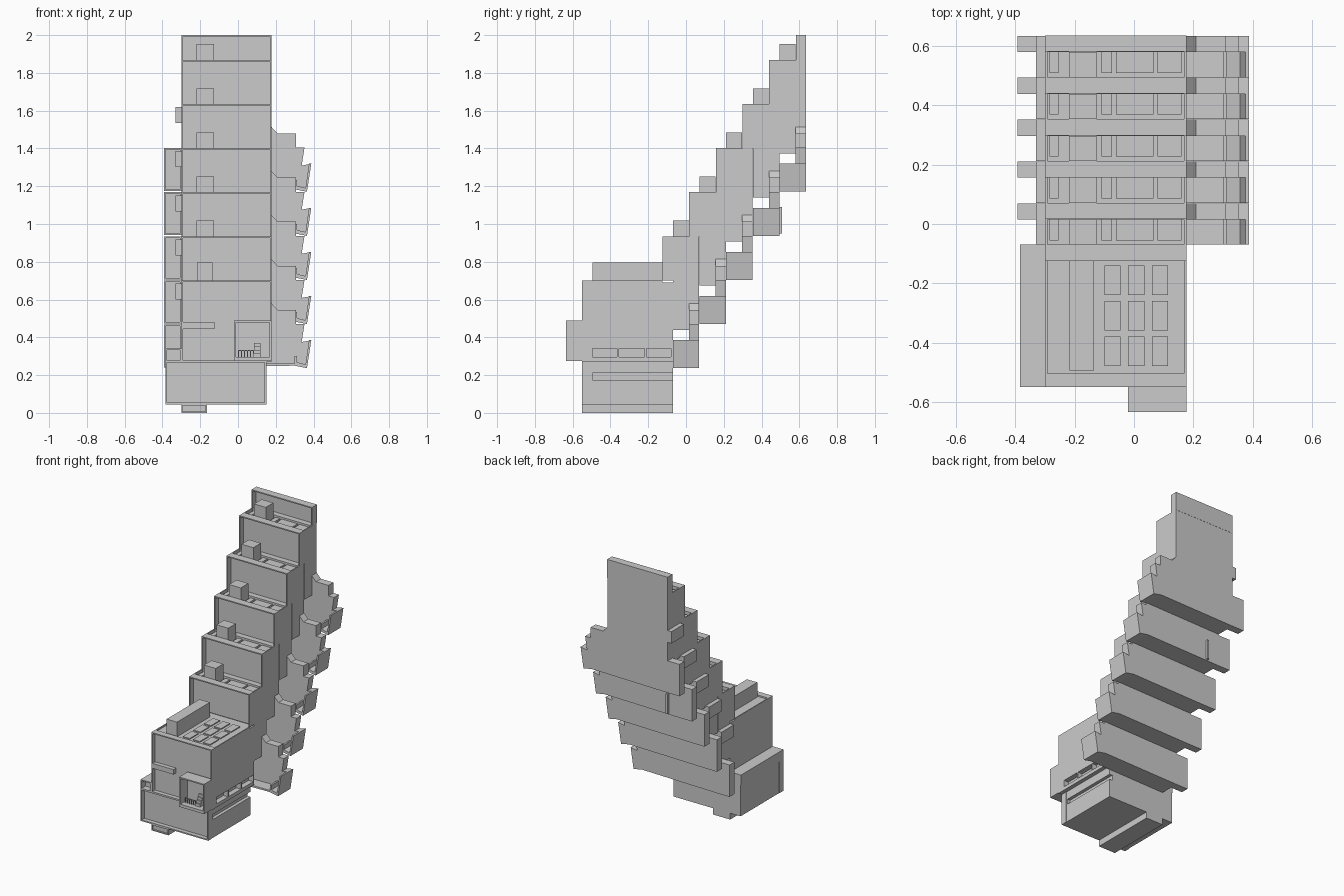
import bpy, bmesh

if "Cube" in bpy.data.objects:
    bpy.data.objects.remove(bpy.data.objects["Cube"])

DY, DZ = 0.1413, 0.2335      # stagger of each storey
L, R = -0.30, 0.177          # sides of the central tower


def add_boxes(name, boxes):
    """One object from boxes given as (x0, x1, y0, y1, z0, z1)."""
    bm = bmesh.new()
    for x0, x1, y0, y1, z0, z1 in boxes:
        v = [bm.verts.new((x, y, z)) for z in (z0, z1)
             for x, y in ((x0, y0), (x1, y0), (x1, y1), (x0, y1))]
        for f in ((3, 2, 1, 0), (4, 5, 6, 7), (0, 1, 5, 4),
                  (1, 2, 6, 5), (2, 3, 7, 6), (3, 0, 4, 7)):
            bm.faces.new([v[i] for i in f])
    return finish(name, bm)


def add_profile(name, pts, y0, y1):
    """Extrude an x-z outline from y0 to y1."""
    bm = bmesh.new()
    face = bm.faces.new([bm.verts.new((x, y0, z)) for x, z in pts])
    ext = bmesh.ops.extrude_face_region(bm, geom=[face])["geom"]
    bmesh.ops.translate(bm, vec=(0, y1 - y0, 0),
                        verts=[e for e in ext if isinstance(e, bmesh.types.BMVert)])
    bmesh.ops.recalc_face_normals(bm, faces=bm.faces)
    return finish(name, bm)


def finish(name, bm):
    me = bpy.data.meshes.new(name)
    bm.to_mesh(me)
    bm.free()
    ob = bpy.data.objects.new(name, me)
    bpy.context.collection.objects.link(ob)
    return ob


def frame(x0, x1, y0, y1, z0, z1, t=0.01, bottom=True):
    """Boxes of an open-fronted tray: rim plus a back panel."""
    b = [(x0, x0 + t, y0, y1, z0, z1), (x1 - t, x1, y0, y1, z0, z1),
         (x0 + t, x1 - t, y0, y1, z1 - t, z1),
         (x0 + t, x1 - t, y1 - 0.015, y1, z0, z1 - t)]
    if bottom:
        b.append((x0 + t, x1 - t, y0, y1 - 0.015, z0, z0 + t))
    return b


# Stepped front walls of the tower
for i in range(6):
    y, z = -0.125 + DY * i, 0.70 + DZ * i
    add_boxes(f"tower_front_{i}",
              frame(L, R, y, y + 0.055, z, min(z + 0.235, 2.0), 0.008, False))

# Five repeating storeys
for i in range(5):
    y, z = -0.07 + DY * i, DZ * i
    ym, yb = y + 0.085, y + 0.14
    top = z + 0.935

    # cross wall with the stepped right wing
    pts = [(L, 0.24), (0.30, 0.25), (0.365, 0.237), (0.388, 0.385), (0.337, 0.375),
           (0.352, 0.47), (0.308, 0.47), (0.308, 0.545), (0.21, 0.545),
           (R, 0.58), (R, 0.9335), (L, 0.9335)]
    add_profile(f"cross_wall_{i}", [(px, pz + z) for px, pz in pts], ym, yb)

    # left wing
    add_boxes(f"left_wing_{i}", frame(-0.393, L, ym, yb, z + 0.24, z + 0.468, 0.008))

    # tower body under the terrace, with side rims
    add_boxes(f"tower_body_{i}", [
        (L, R, y, ym, z + 0.44, top - 0.03),
        (L, L + 0.008, y, ym, top - 0.03, top),
        (R - 0.008, R, y, ym, top - 0.03, top)])

    # terrace paving and stair hut
    add_boxes(f"terrace_slabs_{i}", [
        (a, b, y + 0.015, ym, top - 0.03, top - 0.015)
        for a, b in ((-0.285, -0.255), (-0.11, -0.075), (-0.06, 0.065), (0.08, 0.16))])
    add_boxes(f"terrace_hut_{i}", [(-0.22, -0.127, y, ym, top - 0.03, top + 0.083)])

    # side bay on the left
    add_boxes(f"left_bay_{i}", [(-0.33, L, y, yb, z + 0.60, z + 0.685)])

    # right balcony: floor, low kerb, slanted parapet
    add_profile(f"wing_floor_{i}", [(px, pz + z) for px, pz in (
        (L, 0.24), (0.30, 0.25), (0.365, 0.237), (0.365, 0.255), (0.312, 0.268),
        (0.312, 0.30), (0.30, 0.30), (0.30, 0.262), (L, 0.255))], y, ym)
    add_profile(f"wing_parapet_{i}", [(px, pz + z) for px, pz in (
        (0.355, 0.24), (0.365, 0.237), (0.388, 0.385), (0.376, 0.385))], y, ym)

# Narrow fin on the back
add_boxes("rear_fin", [(-0.21, -0.195, 0.48, 0.508, 0.95, 1.09)])

# Front house, with windows and a slot cut in its right side
upper = add_boxes("house_upper", [(L, R, -0.51, -0.07, 0.27, 0.69)])
lower = add_boxes("house_lower", [(-0.382, 0.148, -0.51, -0.07, 0.045, 0.27)])
cutter = add_boxes("window_cutter", [
    (0.14, 0.3, a, b, 0.295, 0.342)
    for a, b in ((-0.495, -0.365), (-0.355, -0.22), (-0.21, -0.08))]
    + [(0.125, 0.3, -0.495, -0.06, 0.175, 0.212)])
cutter.hide_render = True
cutter.hide_viewport = True
for ob in (upper, lower):
    m = ob.modifiers.new("openings", "BOOLEAN")
    m.operation, m.solver, m.object = "DIFFERENCE", "EXACT", cutter

# Rims of the house front
add_boxes("house_upper_rim", frame(L, R, -0.55, -0.505, 0.27, 0.70, 0.008))
add_boxes("house_lower_rim", frame(-0.385, 0.15, -0.55, -0.505, 0.045, 0.275, 0.009))
add_boxes("house_side_room", [(-0.385, L, -0.495, -0.07, 0.27, 0.34)]
          + frame(-0.385, L, -0.55, -0.49, 0.27, 0.34, 0.008))
add_boxes("house_keel", [(L, -0.165, -0.53, -0.07, 0.0, 0.046)]
          + frame(L, -0.165, -0.55, -0.525, 0.0, 0.046, 0.007))
add_boxes("front_ledge", [(-0.29, -0.125, -0.55, -0.505, 0.445, 0.48)])

# House roof: rim, panels and ridge hut
add_boxes("house_roof", [
    (L, L + 0.008, -0.51, -0.125, 0.69, 0.70), (R - 0.008, R, -0.51, -0.125, 0.69, 0.70)]
    + [(x, x + 0.055, y, y + 0.10, 0.69, 0.697)
       for x in (-0.10, -0.02, 0.06) for y in (-0.48, -0.36, -0.24)])
add_boxes("house_ridge_hut", [(-0.217, -0.135, -0.495, -0.125, 0.69, 0.795)])

# Front balcony with railing and small steps
add_boxes("front_balcony", frame(-0.02, R, -0.635, -0.54, 0.275, 0.488, 0.009)
          + [(-0.011, R - 0.009, -0.635, -0.555, 0.284, 0.296)])
add_boxes("balcony_railing", [(0.0 + 0.016 * k, 0.004 + 0.016 * k, -0.60, -0.595, 0.296, 0.33)
                              for k in range(6)] + [(0, 0.084, -0.60, -0.595, 0.328, 0.333)])
add_boxes("balcony_steps", [(0.085, 0.12, -0.60 + 0.011 * k, -0.556, 0.296, 0.315 + 0.018 * k)
                            for k in range(4)])
